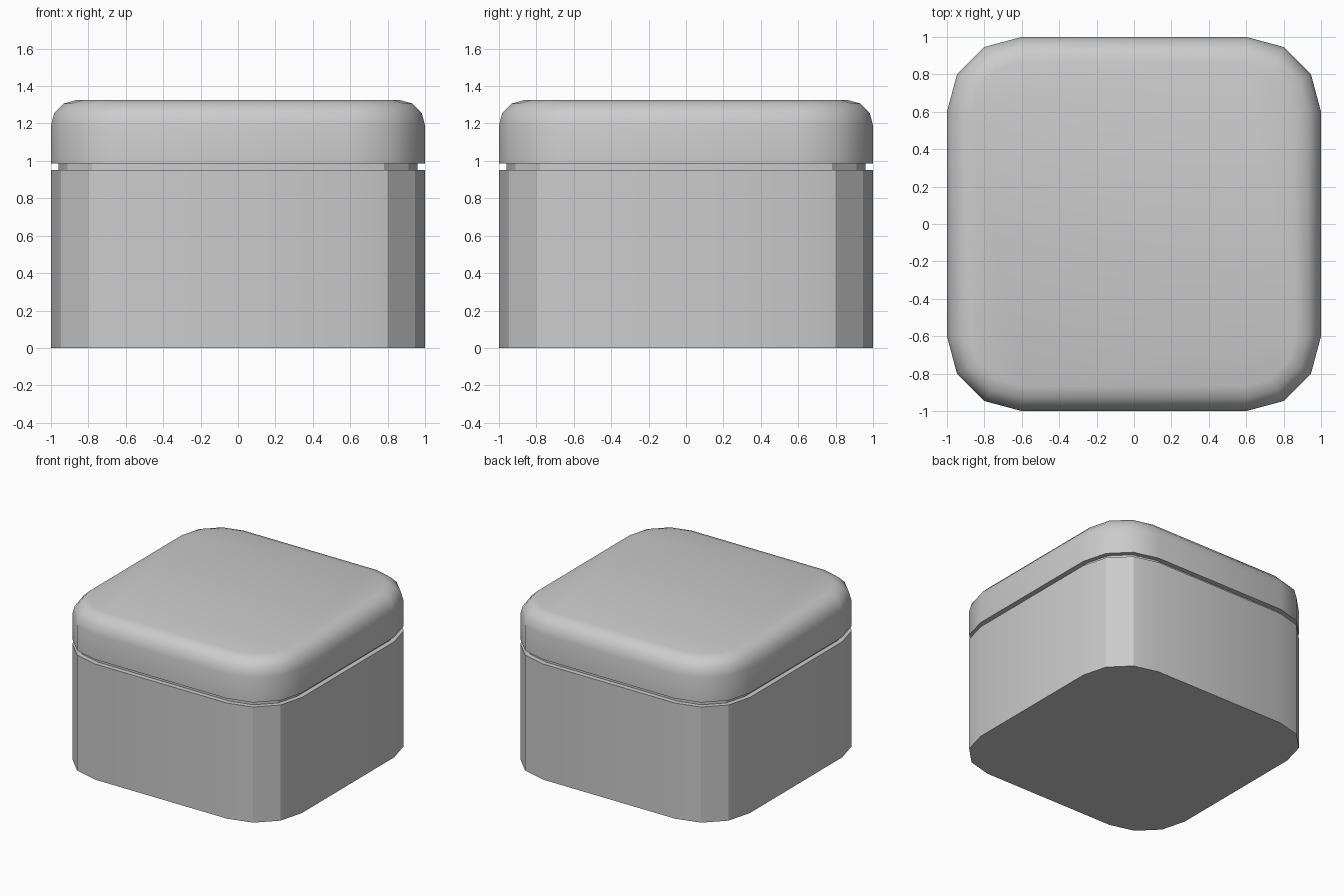
import bpy, bmesh, math

if "Cube" in bpy.data.objects:
    bpy.data.objects.remove(bpy.data.objects["Cube"])

HALF, RADIUS, SEGS = 1.0, 0.4, 3


def outline(inset):
    """Rounded square, inset evenly from the outer wall."""
    c, r = HALF - RADIUS, RADIUS - inset
    pts = []
    for q, (sx, sy) in enumerate([(1, 1), (-1, 1), (-1, -1), (1, -1)]):
        for i in range(SEGS + 1):
            a = math.pi / 2 * (q + i / SEGS)
            pts.append((sx * c + r * math.cos(a), sy * c + r * math.sin(a)))
    return pts


def rounded_part(name, profile, angle):
    """Stack inset outlines given as (inset, z), capped at both ends."""
    bm = bmesh.new()
    rings = [[bm.verts.new((x, y, z)) for x, y in outline(d)] for d, z in profile]
    for low, high in zip(rings, rings[1:]):
        n = len(low)
        for i in range(n):
            j = (i + 1) % n
            bm.faces.new((low[i], low[j], high[j], high[i]))
    bm.faces.new(rings[0][::-1])
    bm.faces.new(rings[-1])
    mesh = bpy.data.meshes.new(name)
    bm.to_mesh(mesh)
    bm.free()
    obj = bpy.data.objects.new(name, mesh)
    bpy.context.collection.objects.link(obj)
    bpy.ops.object.select_all(action='DESELECT')
    obj.select_set(True)
    bpy.context.view_layer.objects.active = obj
    bpy.ops.object.shade_smooth_by_angle(angle=math.radians(angle))
    return obj


# Box body with faceted corners
rounded_part("box_body", [(0, 0), (0, 0.95)], 25)

# Recessed neck showing in the gap
rounded_part("neck", [(0.04, 0.95), (0.04, 0.99)], 25)

# Lid with a rounded top edge
B, TOP = 0.135, 1.325
arc = [(B * (1 - math.cos(math.pi / 2 * i / 3)),
        TOP - B + B * math.sin(math.pi / 2 * i / 3)) for i in range(4)]
rounded_part("lid", [(0, 0.987)] + arc, 35)
